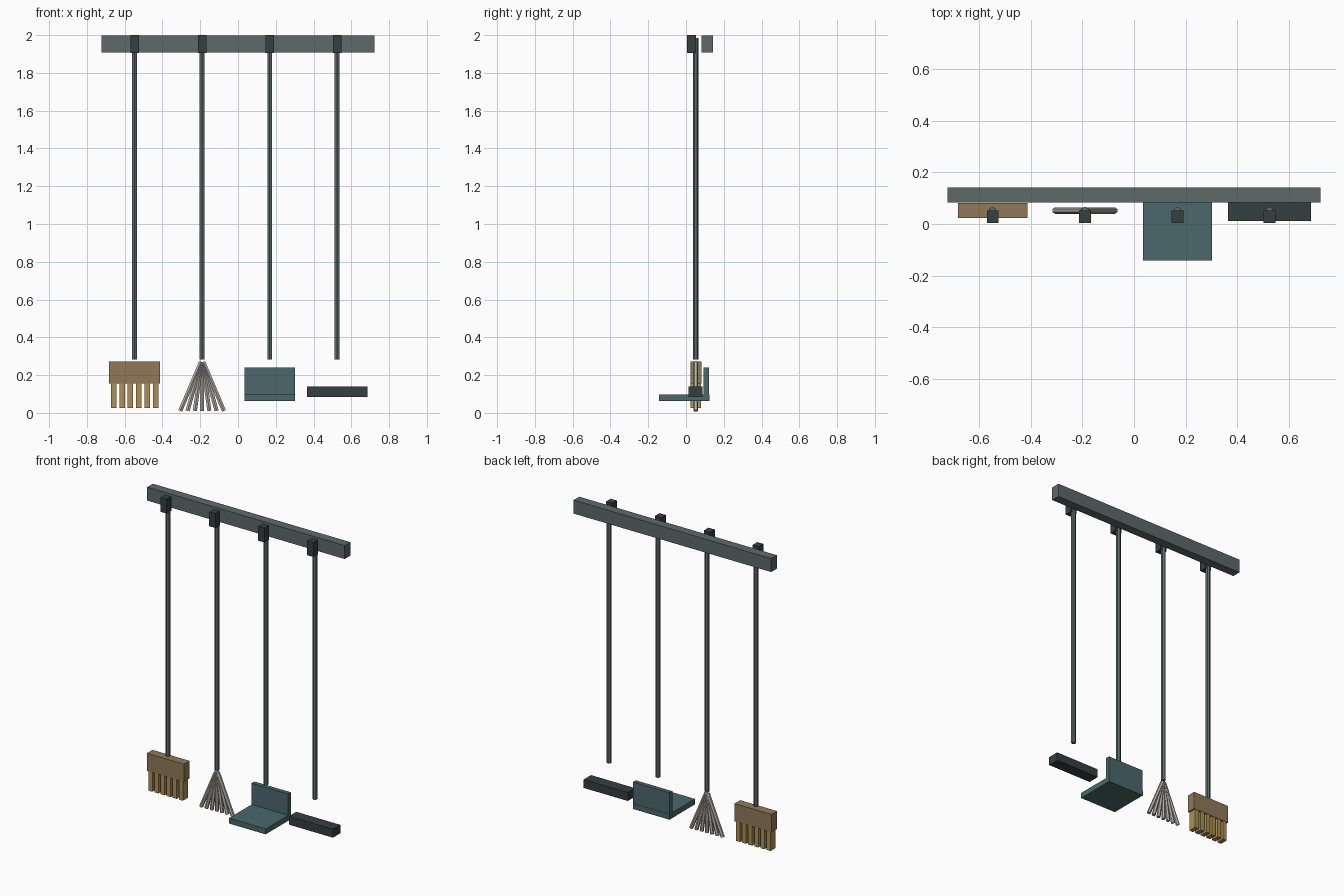
import bpy
from mathutils import Vector

if "Cube" in bpy.data.objects:
    bpy.data.objects.remove(bpy.data.objects["Cube"])


def material(name, rgb):
    m = bpy.data.materials.new(name)
    m.diffuse_color = (*rgb, 1)
    m.use_nodes = True
    m.node_tree.nodes["Principled BSDF"].inputs["Base Color"].default_value = m.diffuse_color
    return m


STEEL = material("grey_steel", (0.11, 0.145, 0.14))
DARK = material("dark_rubber", (0.035, 0.05, 0.05))
WOOD = material("wood", (0.28, 0.19, 0.10))
BRISTLE = material("bristle", (0.42, 0.28, 0.09))
TINE = material("pale_metal", (0.46, 0.45, 0.40))
TEAL = material("teal_plastic", (0.07, 0.14, 0.15))


def box(name, x, y, z, mat):
    """Box from (min, max) ranges on each axis."""
    bpy.ops.mesh.primitive_cube_add(size=1, location=[(a + b) / 2 for a, b in (x, y, z)])
    o = bpy.context.object
    o.name = name
    o.scale = [b - a for a, b in (x, y, z)]
    bpy.ops.object.transform_apply(location=False, rotation=False, scale=True)
    o.data.materials.append(mat)
    return o


def rod(name, start, end, radius, mat):
    """Six-sided rod between two points."""
    a, b = Vector(start), Vector(end)
    bpy.ops.mesh.primitive_cylinder_add(vertices=6, radius=radius, depth=(b - a).length,
                                        location=(a + b) / 2)
    o = bpy.context.object
    o.name = name
    d = b - a
    o.rotation_mode = 'QUATERNION'
    o.rotation_quaternion = Vector((0, 0, 1)).rotation_difference(d)
    o.data.materials.append(mat)
    return o


Y = 0.052  # plane the tools hang in
BROOM, RAKE, PAN, SQUEEGEE = -0.547, -0.19, 0.168, 0.525

# wall rail
box("wall_rail", (-0.722, 0.722), (0.083, 0.142), (1.908, 1.997), STEEL)

# clips and poles
for tool, x in (("broom", BROOM), ("rake", RAKE), ("dustpan", PAN), ("squeegee", SQUEEGEE)):
    box(tool + "_clip", (x - 0.023, x + 0.023), (0.004, 0.053), (1.905, 2.0), DARK)
    rod(tool + "_pole", (x, Y, 0.282), (x, Y, 1.985), 0.015, STEEL)

# broom head and bristles
box("broom_head", (BROOM - 0.135, BROOM + 0.135), (Y - 0.029, Y + 0.029), (0.155, 0.272), WOOD)
for i in range(6):
    x = BROOM + (i - 2.5) * 0.0446
    box("broom_bristle", (x - 0.0145, x + 0.0145), (Y - 0.027, Y + 0.027), (0.027, 0.158), BRISTLE)

# fan of rake tines
for i in range(-3, 4):
    rod("rake_tine", (RAKE + i * 0.0385, Y, 0.011), (RAKE + i * 0.002, Y, 0.27), 0.0125, TINE)

# dustpan
box("dustpan_tray", (PAN - 0.134, PAN + 0.134), (-0.142, 0.124), (0.062, 0.098), TEAL)
box("dustpan_back", (PAN - 0.134, PAN + 0.134), (0.093, 0.122), (0.085, 0.239), TEAL)

# squeegee head
box("squeegee_head", (SQUEEGEE - 0.161, SQUEEGEE + 0.161), (0.012, 0.088), (0.084, 0.14), DARK)
